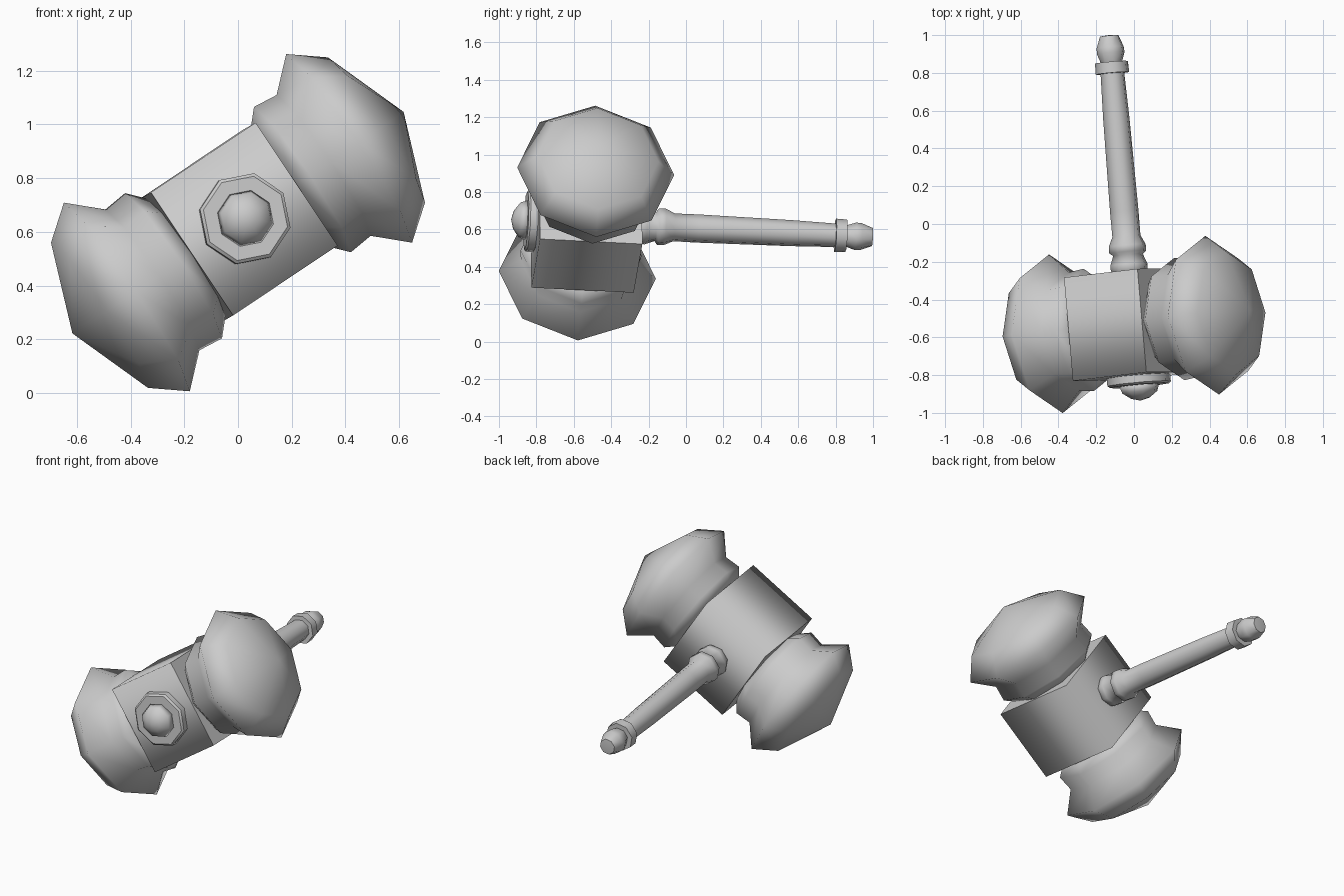
import bpy, bmesh, math
from mathutils import Vector

if "Cube" in bpy.data.objects:
    bpy.data.objects.remove(bpy.data.objects["Cube"])

# Frame of the tilted hammer: head axis, handle axis and their normal
O = Vector((0, -0.532, 0.634))
HANDLE = Vector((-0.0855, 0.995, -0.049)).normalized()
HEAD = Vector((0.827, 0.0985, 0.553))
HEAD = (HEAD - HANDLE * HEAD.dot(HANDLE)).normalized()
NORMAL = HEAD.cross(HANDLE).normalized()


def lathe(name, profile, axis, u, sides=8, phase=0.0):
    """Revolve (along, radius) points; a repeated point makes a crease."""
    v = axis.cross(u)
    bm = bmesh.new()
    rings = []
    for t, r in profile:
        if r == 0:
            rings.append([bm.verts.new(O + axis * t)] * sides)
            continue
        ring = []
        for k in range(sides):
            a = phase + 2 * math.pi * k / sides
            ring.append(bm.verts.new(O + axis * t + (u * math.cos(a) + v * math.sin(a)) * r))
        rings.append(ring)
    for i in range(len(profile) - 1):
        if profile[i] == profile[i + 1]:
            continue
        for k in range(sides):
            j = (k + 1) % sides
            quad = [rings[i][k], rings[i][j], rings[i + 1][j], rings[i + 1][k]]
            bm.faces.new(list(dict.fromkeys(quad))).smooth = True
    bmesh.ops.recalc_face_normals(bm, faces=bm.faces)
    me = bpy.data.meshes.new(name)
    bm.to_mesh(me)
    bm.free()
    ob = bpy.data.objects.new(name, me)
    bpy.context.collection.objects.link(ob)
    return ob


# Square centre block
R = 0.275 * math.sqrt(2)
lathe("centre_block", [(-0.235, 0), (-0.235, R), (-0.235, R), (0.235, R), (0.235, R), (0.235, 0)],
      HEAD, HANDLE, 4, math.pi / 4)

# Two octagonal striking heads
head = [(0.23, 0), (0.235, 0.265), (0.29, 0.325), (0.385, 0.315),
        (0.50, 0.422), (0.623, 0.325), (0.745, 0)]
for name, s in (("right_head", 1), ("left_head", -1)):
    lathe(name, head, HEAD * s, HANDLE)

# Handle with collar, grip ring and pommel
lathe("handle", [(0.26, 0), (0.26, 0.085), (0.295, 0.10), (0.32, 0.10), (0.37, 0.08),
                 (0.385, 0.10), (0.42, 0.10), (0.47, 0.076), (0.60, 0.077), (1.10, 0.071),
                 (1.336, 0.064), (1.336, 0.064), (1.336, 0.091), (1.336, 0.091),
                 (1.395, 0.089), (1.395, 0.089), (1.395, 0.058), (1.395, 0.058),
                 (1.445, 0.075), (1.475, 0.073), (1.535, 0.05), (1.535, 0.05), (1.54, 0)],
      HANDLE, HEAD)

# Front plate and rounded stud
lathe("front_plate", [(-0.27, 0), (-0.27, 0.172), (-0.27, 0.172), (-0.315, 0.172), (-0.315, 0.172),
                      (-0.325, 0.16), (-0.325, 0.16), (-0.325, 0)], HANDLE, HEAD)
lathe("front_stud", [(-0.31, 0), (-0.32, 0.108), (-0.36, 0.095), (-0.392, 0.05), (-0.405, 0)],
      HANDLE, HEAD)
